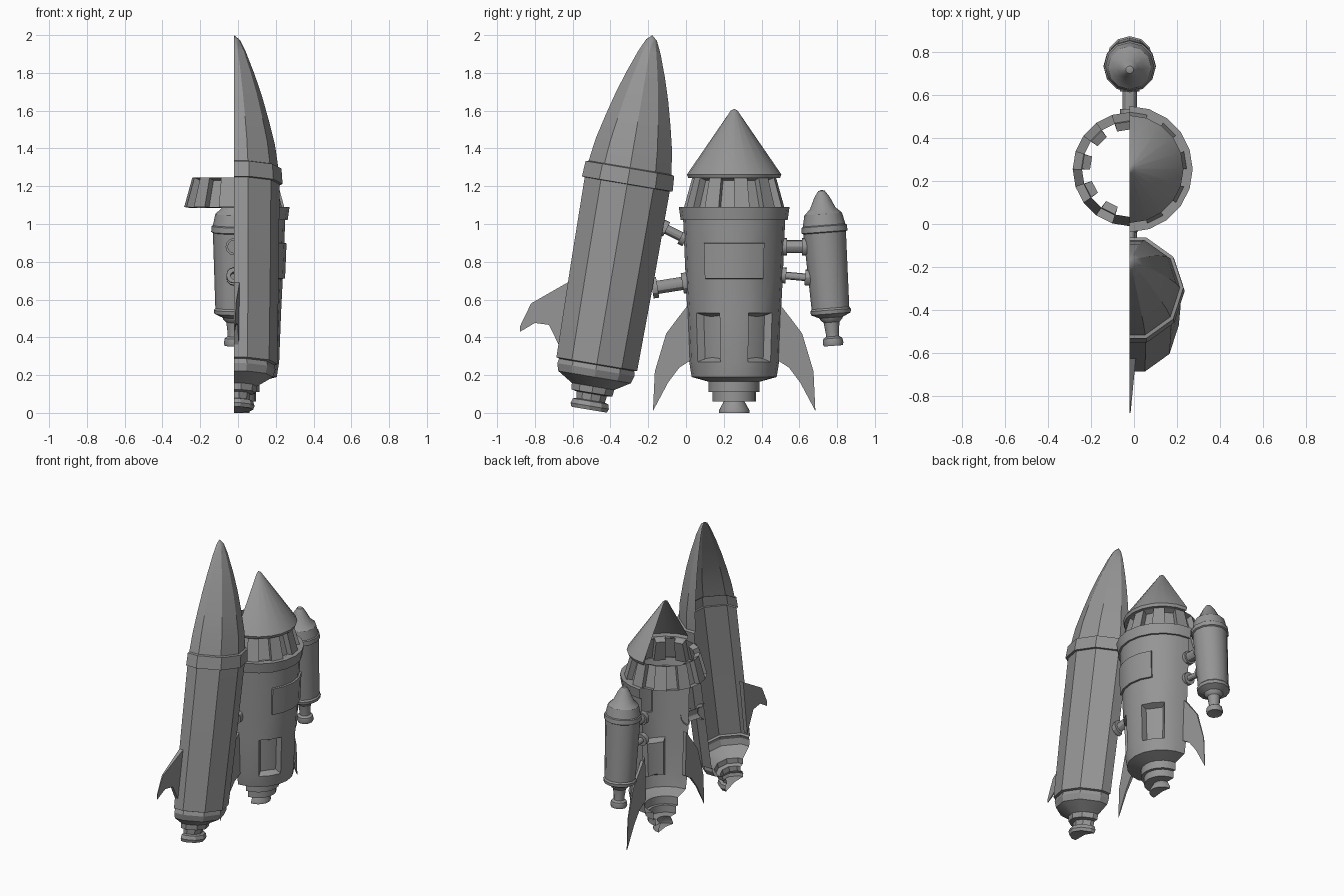
import bpy, bmesh, math
from mathutils import Matrix, Vector

if "Cube" in bpy.data.objects:
    bpy.data.objects.remove(bpy.data.objects["Cube"])

CX = -0.02          # centre plane: the two large rockets are half shells
MAIN_Y = 0.255      # axis of the middle rocket

grey = bpy.data.materials.new("grey")
grey.diffuse_color = (0.3, 0.3, 0.3, 1)
grey.use_nodes = True
grey.node_tree.nodes["Principled BSDF"].inputs["Base Color"].default_value = grey.diffuse_color


def finish(name, bm, smooth=True):
    me = bpy.data.meshes.new(name)
    bm.to_mesh(me)
    bm.free()
    me.materials.append(grey)
    ob = bpy.data.objects.new(name, me)
    bpy.context.collection.objects.link(ob)
    if smooth:
        bpy.ops.object.select_all(action='DESELECT')
        ob.select_set(True)
        bpy.context.view_layer.objects.active = ob
        bpy.ops.object.shade_smooth_by_angle(angle=math.radians(30))
    return ob


def lathe(profile, sides, base, tilt=0.0, half=True):
    """Spin (radius, height) points around an axis leaning toward +y by tilt."""
    bm = bmesh.new()
    rings = [[bm.verts.new((r * math.cos(2 * math.pi * i / sides),
                            r * math.sin(2 * math.pi * i / sides), h))
              for i in range(sides)] for r, h in profile]
    for a, b in zip(rings, rings[1:]):
        for i in range(sides):
            j = (i + 1) % sides
            bm.faces.new((a[i], a[j], b[j], b[i]))
    bmesh.ops.remove_doubles(bm, verts=bm.verts, dist=1e-5)
    bm.transform(Matrix.Translation((CX, *base)) @ Matrix.Rotation(-tilt, 4, 'X'))
    if half:
        bmesh.ops.bisect_plane(bm, geom=bm.verts[:] + bm.edges[:] + bm.faces[:], dist=1e-5,
                               plane_co=(CX, 0, 0), plane_no=(1, 0, 0), clear_inner=True)
    bm.normal_update()
    return bm


def pick(bm, z0, z1, a0, a1):
    """Faces of the middle rocket inside a height and angle range (degrees)."""
    out = []
    for f in bm.faces:
        c = f.calc_center_median()
        ang = math.degrees(math.atan2(c.y - MAIN_Y, c.x - CX))
        if z0 < c.z < z1 and a0 < ang < a1:
            out.append(f)
    return out


def fin(name, pts, y_root, y_tip, root=0.03):
    """Flat wedge fin that thins toward its tip."""
    bm = bmesh.new()
    back = [bm.verts.new((CX, y, z)) for y, z in pts]
    front = []
    for y, z in pts:
        k = (y - y_root) / (y_tip - y_root)
        front.append(bm.verts.new((CX + root + (0.004 - root) * k, y, z)))
    bm.faces.new(back)
    bm.faces.new(front[::-1])
    for i in range(len(pts)):
        j = (i + 1) % len(pts)
        bm.faces.new((back[i], front[i], front[j], back[j]))
    bmesh.ops.recalc_face_normals(bm, faces=bm.faces)
    finish(name, bm, smooth=False)


def strut(name, p, q, r, flange, half):
    d = Vector(q) - Vector(p)
    n = d.length
    prof = [(flange, 0), (flange, 0.03), (r, 0.03), (r, n - 0.03), (flange, n - 0.03), (flange, n)]
    finish(name, lathe(prof, 12, p, math.atan2(d.x, d.y), half))


# --- large leaning rocket ---
BIG_BASE, BIG_TILT = (-0.513, 0.017), math.radians(9.6)
big_hull = [(0, 0.015), (0.10, 0.0), (0.108, 0.02), (0.10, 0.045), (0.08, 0.05), (0.085, 0.085),
            (0.115, 0.09), (0.12, 0.125), (0.205, 0.175), (0.218, 0.215), (0.212, 0.24),
            (0.228, 0.245), (0.236, 0.75), (0.24, 1.215)]
finish("large_rocket_hull", lathe(big_hull, 10, BIG_BASE, BIG_TILT))
finish("large_rocket_collar",
       lathe([(0.24, 1.21), (0.256, 1.212), (0.25, 1.295), (0.232, 1.3)], 10, BIG_BASE, BIG_TILT))
big_nose = [(0.234, 1.295), (0.216, 1.42), (0.184, 1.55), (0.148, 1.68), (0.108, 1.80),
            (0.062, 1.92), (0.03, 1.985), (0, 2.01)]
finish("large_rocket_nose", lathe(big_nose, 10, BIG_BASE, BIG_TILT))
fin("large_rocket_fin", [(-0.61, 0.70), (-0.82, 0.58), (-0.878, 0.46), (-0.878, 0.43),
                         (-0.80, 0.476), (-0.725, 0.466), (-0.655, 0.32)], -0.61, -0.878)

# --- middle rocket body with raised hatch and recessed doors ---
body = [(0, 0.01), (0.08, 0.0), (0.08, 0.015), (0.055, 0.06), (0.075, 0.06), (0.115, 0.06),
        (0.115, 0.11), (0.135, 0.11), (0.135, 0.165), (0.225, 0.19), (0.238, 0.27),
        (0.248, 0.53), (0.257, 0.71), (0.265, 0.90), (0.27, 1.02)]
bm = lathe(body, 20, (MAIN_Y, 0))
bmesh.ops.inset_region(bm, faces=pick(bm, 0.72, 0.89, -36, 36), thickness=0.002, depth=0.012)
for a0, a1 in ((18, 54), (-54, -18)):
    bmesh.ops.inset_region(bm, faces=pick(bm, 0.28, 0.52, a0, a1), thickness=0.022, depth=-0.04)
finish("middle_rocket_body", bm)
finish("middle_rocket_collar",
       lathe([(0.27, 1.02), (0.283, 1.02), (0.293, 1.09), (0.25, 1.09)], 20, (MAIN_Y, 0)))

# window band: a full ring, every second face pushed inward
bm = lathe([(0.265, 1.09), (0.222, 1.245)], 20, (MAIN_Y, 0), half=False)
bm.faces.ensure_lookup_table()
bmesh.ops.inset_individual(bm, faces=[f for i, f in enumerate(bm.faces) if i % 2],
                           thickness=0.006, depth=-0.04)
finish("window_band", bm, smooth=False)

finish("middle_rocket_cone",
       lathe([(0.215, 1.243), (0.243, 1.243), (0.25, 1.262), (0.018, 1.6), (0, 1.61)], 20, (MAIN_Y, 0)))
for side, label in ((-1, "front"), (1, "back")):
    shape = [(0.23, 0.59), (0.30, 0.50), (0.36, 0.42), (0.42, 0.22), (0.43, 0.01),
             (0.35, 0.16), (0.29, 0.24), (0.22, 0.285)]
    fin(f"middle_rocket_fin_{label}", [(MAIN_Y + side * y, z) for y, z in shape],
        MAIN_Y + side * 0.22, MAIN_Y + side * 0.43, 0.025)

# --- small booster ---
booster = [(0, 0.01), (0.05, 0.0), (0.055, 0.015), (0.05, 0.04), (0.035, 0.05), (0.035, 0.07),
           (0.042, 0.125), (0.058, 0.14), (0.062, 0.15), (0.105, 0.17), (0.108, 0.19), (0.1, 0.2),
           (0.113, 0.6), (0.122, 0.605), (0.12, 0.635), (0.113, 0.64), (0.1, 0.7), (0.068, 0.73),
           (0.04, 0.79), (0.018, 0.822), (0, 0.828)]
finish("booster", lathe(booster, 12, (0.78, 0.355), math.radians(-4.4), half=False))

# --- connecting struts ---
strut("upper_strut_large", (-0.13, 0.985), (0.0, 0.92), 0.025, 0.042, True)
strut("lower_strut_large", (-0.18, 0.66), (0.01, 0.69), 0.035, 0.055, True)
strut("upper_strut_booster", (0.505, 0.88), (0.645, 0.88), 0.034, 0.046, False)
strut("lower_strut_booster", (0.50, 0.73), (0.66, 0.715), 0.02, 0.042, False)
